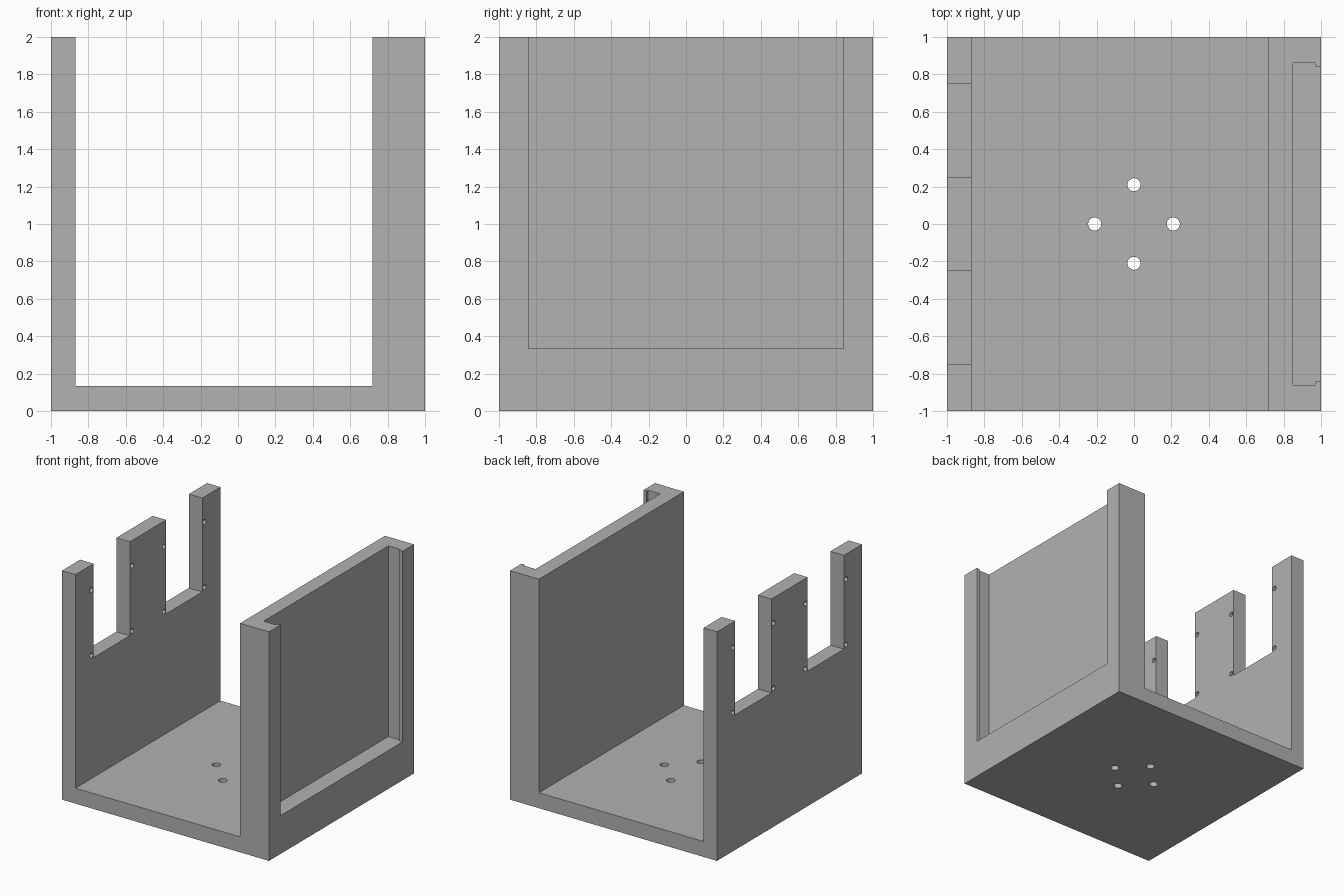
import bpy, bmesh, math
from mathutils import Matrix

if "Cube" in bpy.data.objects:
    bpy.data.objects.remove(bpy.data.objects["Cube"])

grey = bpy.data.materials.new("plain grey")
grey.diffuse_color = (0.445, 0.445, 0.445, 1)
grey.use_nodes = True
grey.node_tree.nodes["Principled BSDF"].inputs["Base Color"].default_value = grey.diffuse_color


def prism(name, outline, to_3d, vec):
    """Extrude a 2D outline along vec into a closed solid."""
    bm = bmesh.new()
    face = bm.faces.new([bm.verts.new(to_3d(a, b)) for a, b in outline])
    ext = bmesh.ops.extrude_face_region(bm, geom=[face])
    moved = [g for g in ext["geom"] if isinstance(g, bmesh.types.BMVert)]
    bmesh.ops.translate(bm, verts=moved, vec=vec)
    bmesh.ops.recalc_face_normals(bm, faces=bm.faces)
    mesh = bpy.data.meshes.new(name)
    bm.to_mesh(mesh)
    bm.free()
    mesh.materials.append(grey)
    ob = bpy.data.objects.new(name, mesh)
    bpy.context.collection.objects.link(ob)
    return ob


def circle(cx, cy, r, n=32):
    return [(cx + r * math.cos(2 * math.pi * i / n),
             cy + r * math.sin(2 * math.pi * i / n)) for i in range(n)]


def cut(target, cutter):
    """Subtract the cutter from the target, then discard the cutter."""
    mod = target.modifiers.new("cut", "BOOLEAN")
    mod.operation = "DIFFERENCE"
    mod.solver = "EXACT"
    mod.object = cutter
    bpy.context.view_layer.objects.active = target
    bpy.ops.object.modifier_apply(modifier=mod.name)
    bpy.data.objects.remove(cutter)


# U-shaped bracket: floor, thin left wall, thick right wall
u_shape = [(-1, 0), (1, 0), (1, 2), (0.72, 2), (0.72, 0.135),
           (-0.87, 0.135), (-0.87, 2), (-1, 2)]
bracket = prism("bracket", u_shape, lambda x, z: (x, -1, z), (0, 2, 0))

# Panel pocket in the right wall, open at the top, with retaining lips
half = [(0.85, 0.86), (0.97, 0.86), (0.97, 0.842), (1.1, 0.842)]
pocket = half + [(x, -y) for x, y in reversed(half)]
cut(bracket, prism("pocket_cutter", pocket,
                   lambda x, y: (x, y, 0.335), (0, 0, 2)))

# Two open notches in the left wall, each with four screw holes
for cy in (-0.5, 0.5):
    notch = [(cy - 0.25, 1.18), (cy + 0.25, 1.18),
             (cy + 0.25, 2.2), (cy - 0.25, 2.2)]
    cut(bracket, prism("notch_cutter", notch,
                       lambda y, z: (-1.1, y, z), (0.35, 0, 0)))
    for dy in (-0.28, 0.28):
        for z0 in (1.21, 1.78):
            cut(bracket, prism("screw_hole_cutter", circle(cy + dy, z0, 0.021, 24),
                               lambda y, z: (-1.1, y, z), (0.35, 0, 0)))

# Four mounting holes through the floor
for cx, cy in ((0.21, 0), (-0.21, 0), (0, 0.21), (0, -0.21)):
    cut(bracket, prism("floor_hole_cutter", circle(cx, cy, 0.035),
                       lambda x, y: (x, y, -0.1), (0, 0, 0.4)))

# Smooth hole walls, crisp edges elsewhere
bpy.ops.object.select_all(action="DESELECT")
bracket.select_set(True)
bpy.context.view_layer.objects.active = bracket
bpy.ops.object.shade_smooth_by_angle(angle=math.radians(30))
